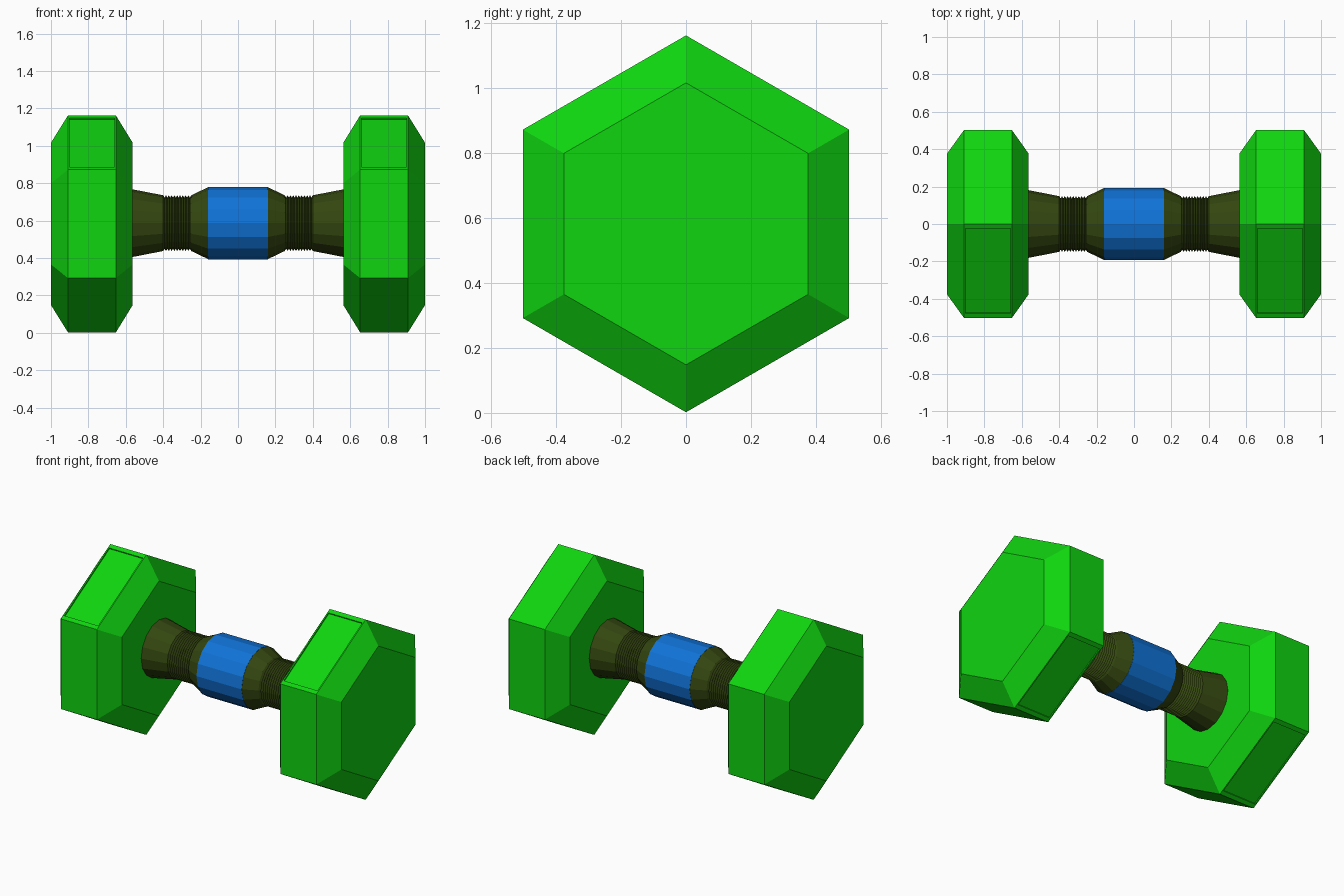
import bpy, bmesh, math
from mathutils import Vector

AXIS_Z = 0.582

cube = bpy.data.objects.get("Cube")
if cube:
    bpy.data.objects.remove(cube, do_unlink=True)


def make_material(name, rgb):
    mat = bpy.data.materials.new(name)
    mat.use_nodes = True
    color = (*rgb, 1)
    mat.diffuse_color = color
    mat.node_tree.nodes["Principled BSDF"].inputs["Base Color"].default_value = color
    return mat


green = make_material("green", (0.005, 0.66, 0.005))
olive = make_material("dark olive", (0.034, 0.062, 0.005))
blue = make_material("blue", (0.005, 0.17, 0.68))


def lathe(name, profile, sides, mat, z=AXIS_Z, detail=None):
    """Turn an (x, radius) profile around the x axis and cap both ends."""
    bm = bmesh.new()
    rings = []
    for x, r in profile:
        angles = [math.tau * i / sides for i in range(sides)]
        rings.append([bm.verts.new((x, r * math.sin(a), r * math.cos(a))) for a in angles])
    for a, b in zip(rings, rings[1:]):
        for i in range(sides):
            j = (i + 1) % sides
            bm.faces.new((a[i], a[j], b[j], b[i]))
    bm.faces.new(rings[0])
    bm.faces.new(rings[-1])
    bmesh.ops.recalc_face_normals(bm, faces=bm.faces)
    if detail:
        detail(bm)
    mesh = bpy.data.meshes.new(name)
    bm.to_mesh(mesh)
    bm.free()
    mesh.materials.append(mat)
    obj = bpy.data.objects.new(name, mesh)
    obj.location.z = z
    bpy.context.collection.objects.link(obj)
    return obj


def recess_panels(bm):
    """Sink a panel into the upper front rim face and the one opposite."""
    bm.normal_update()
    panel_dir = Vector((0, -0.5, math.cos(math.pi / 6)))
    panels = [f for f in bm.faces if abs(f.normal.dot(panel_dir)) > 0.99]
    bmesh.ops.inset_individual(bm, faces=panels, thickness=0.011)
    for f in panels:
        center, sink = f.calc_center_median(), f.normal * 0.008
        for v in f.verts:
            offset = v.co - center
            v.co = center + Vector((offset.x, offset.y * 0.93, offset.z * 0.93))
        # Walls drop straight down from the panel outline
        bmesh.ops.inset_individual(bm, faces=[f], thickness=0.0005)
        for v in f.verts:
            v.co -= sink


# Chamfered hexagonal heads
HEAD = [(0.563, 0.434), (0.653, 0.58), (0.909, 0.58), (1.0, 0.434)]

# Flared grips with a ribbed waist
grip = [(0.16, 0.192), (0.25, 0.149)]
RIBS = 10
step = 0.15 / RIBS
for i in range(RIBS):
    x = 0.25 + i * step
    grip += [(x + step * 0.5, 0.137), (x + step, 0.149)]
grip.append((0.57, 0.182))

for side, sign in (("left", 1), ("right", -1)):
    lathe(side + "_head", [(sign * x, r) for x, r in HEAD], 6, green, detail=recess_panels)
    lathe(side + "_grip", [(sign * x, r) for x, r in grip], 16, olive, AXIS_Z + 0.004)

# Blue middle sleeve
lathe("middle_sleeve", [(-0.161, 0.193), (0.161, 0.193)], 16, blue, AXIS_Z + 0.004)
